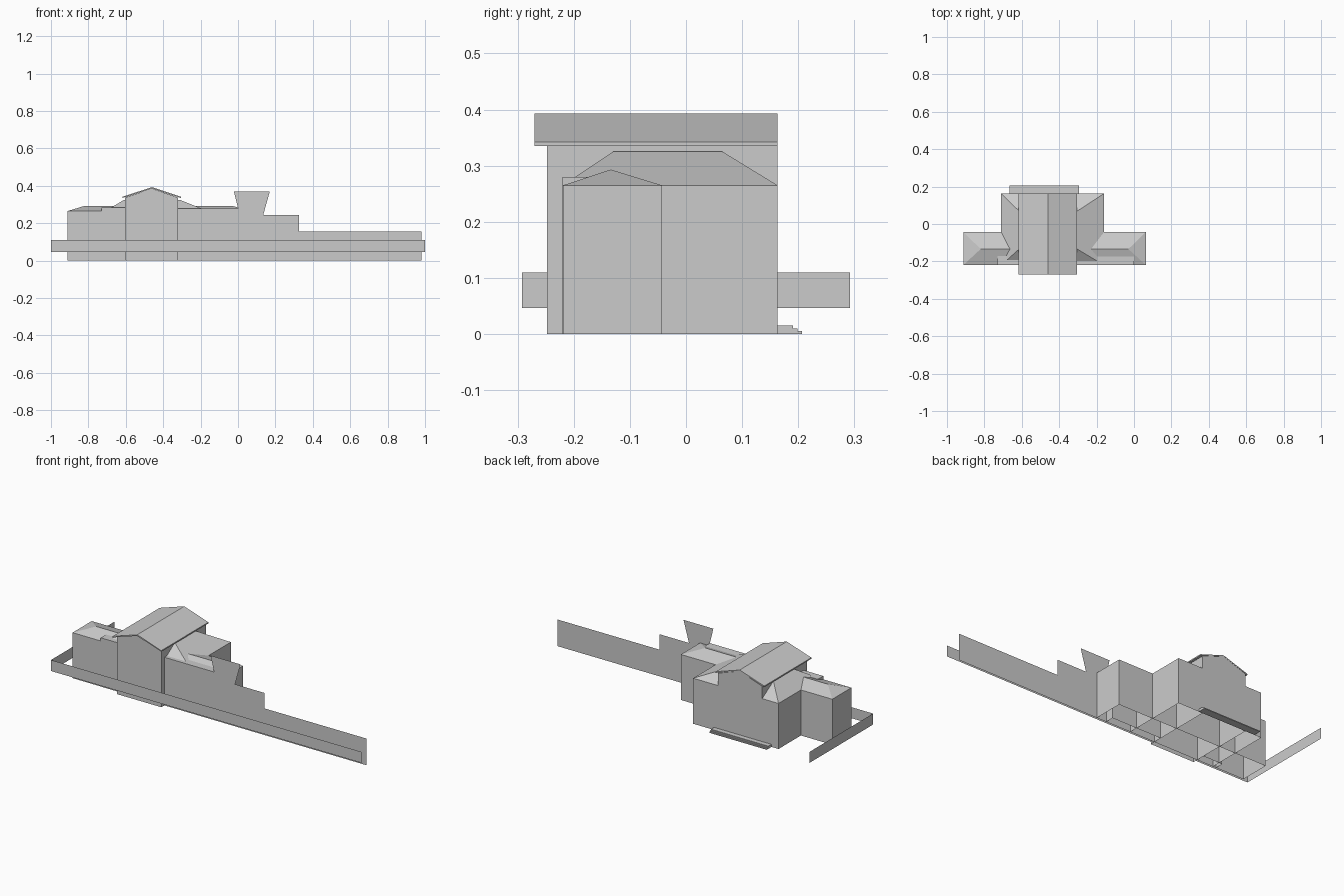
import bpy, bmesh

cube = bpy.data.objects.get("Cube")
if cube:
    bpy.data.objects.remove(cube, do_unlink=True)

grey = bpy.data.materials.new("plain_grey")
grey.use_nodes = True
grey.diffuse_color = (0.6, 0.6, 0.6, 1)
grey.node_tree.nodes["Principled BSDF"].inputs["Base Color"].default_value = (0.6, 0.6, 0.6, 1)


def finish(name, bm):
    bmesh.ops.remove_doubles(bm, verts=bm.verts, dist=0.0005)
    bmesh.ops.recalc_face_normals(bm, faces=bm.faces)
    mesh = bpy.data.meshes.new(name)
    bm.to_mesh(mesh)
    bm.free()
    mesh.materials.append(grey)
    obj = bpy.data.objects.new(name, mesh)
    bpy.context.collection.objects.link(obj)
    return obj


def prism(name, profile, y0, y1, open_bottom=False):
    """Extrude an (x, z) profile along y; the last side may stay open."""
    bm = bmesh.new()
    front = [bm.verts.new((x, y0, z)) for x, z in profile]
    back = [bm.verts.new((x, y1, z)) for x, z in profile]
    bm.faces.new(front)
    bm.faces.new(back[::-1])
    n = len(profile)
    for i in range(n - 1 if open_bottom else n):
        j = (i + 1) % n
        bm.faces.new((front[i], front[j], back[j], back[i]))
    return finish(name, bm)


def panel(name, points):
    """Single flat sheet."""
    bm = bmesh.new()
    bm.faces.new([bm.verts.new(p) for p in points])
    return finish(name, bm)


def hip_block(name, base, eave, top, peak):
    """Floorless walls under a hipped roof; rectangles are x0, x1, y0, y1."""
    bm = bmesh.new()

    def ring(r, z):
        x0, x1, y0, y1 = r
        return [bm.verts.new((x, y, z)) for x, y in
                ((x0, y0), (x1, y0), (x1, y1), (x0, y1))]

    rings = [ring(base, 0), ring(base, eave), ring(top, peak)]
    for low, high in zip(rings, rings[1:]):
        for i in range(4):
            j = (i + 1) % 4
            bm.faces.new((low[i], low[j], high[j], high[i]))
    bm.faces.new(rings[-1])
    return finish(name, bm)


def box_profile(x0, x1, z0, z1):
    return [(x0, z0), (x0, z1), (x1, z1), (x1, z0)]


FRONT, BACK = -0.22, 0.163

# Main body and long cross wing
hip_block("main_body", (-0.71, -0.16, FRONT, BACK), 0.265,
          (-0.61, -0.31, -0.13, 0.065), 0.325)
hip_block("cross_wing", (-0.912, 0.063, FRONT + 0.001, -0.043), 0.265,
          (-0.82, -0.03, -0.134, -0.134), 0.293)

# Tall central hall with overhanging gable roof
prism("central_hall", [(-0.605, 0), (-0.605, 0.337), (-0.46, 0.386),
                       (-0.32, 0.337), (-0.32, 0)], -0.248, BACK, True)
prism("gable_roof", [(-0.618, 0.335), (-0.618, 0.342), (-0.46, 0.393),
                     (-0.305, 0.342), (-0.305, 0.335), (-0.46, 0.386)], -0.27, BACK)

# Low parapets in front of the wing roof
for name, x0, x1, z in (("right_parapet", -0.73, -0.605, 0.284),
                        ("left_parapet", -0.32, 0.0, 0.28)):
    prism(name, box_profile(x0, x1, 0, z), FRONT, -0.17, True)

# Stepped false front with flared sign board
outline = [(0, 0), (0, 0.28), (-0.022, 0.37), (0.17, 0.37), (0.135, 0.245),
           (0.325, 0.245), (0.325, 0.155), (0.98, 0.155), (0.98, 0)]
panel("false_front", [(x, FRONT, z) for x, z in outline])

# Raised boundary strips along the front and one side
LOW, HIGH, EDGE = 0.046, 0.11, 0.292
panel("front_strip", [(-1, -EDGE, LOW), (1, -EDGE, LOW), (1, -EDGE, HIGH), (-1, -EDGE, HIGH)])
panel("side_strip", [(-1, -EDGE, LOW), (-1, EDGE, LOW), (-1, EDGE, HIGH), (-1, -EDGE, HIGH)])

# Shallow steps at the back
for i, depth in enumerate((0.207, 0.199, 0.191)):
    prism("back_step_%d" % (i + 1),
          box_profile(-0.665, -0.295, i * 0.005, (i + 1) * 0.005), BACK, depth)
